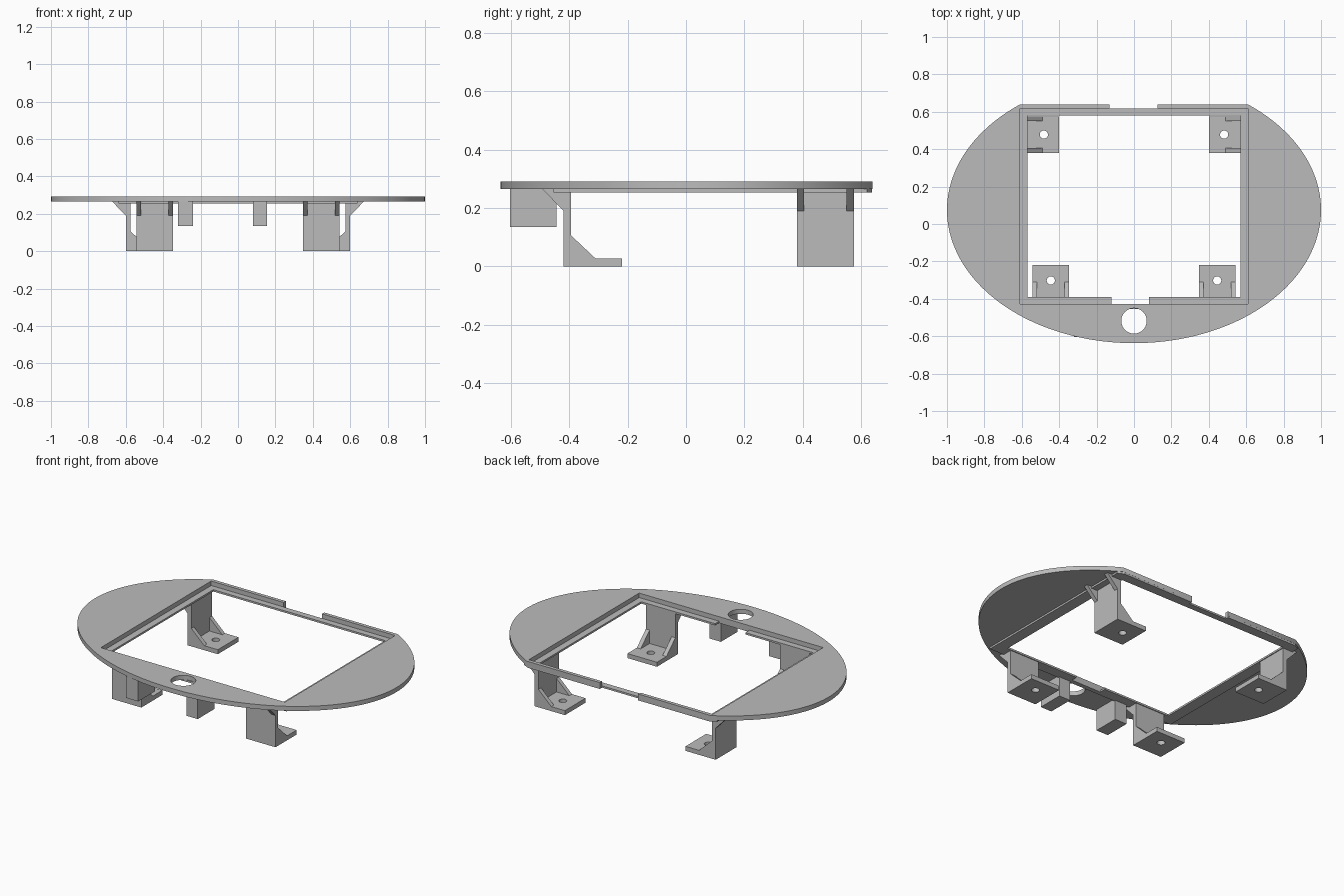
import bpy, bmesh
from math import sin, cos, pi, radians
from mathutils import Matrix

cube = bpy.data.objects.get("Cube")
if cube:
    bpy.data.objects.remove(cube, do_unlink=True)

grey = bpy.data.materials.new("plain_grey")
grey.use_nodes = True
grey.diffuse_color = (0.5, 0.5, 0.5, 1)
grey.node_tree.nodes["Principled BSDF"].inputs["Base Color"].default_value = (0.5, 0.5, 0.5, 1)


def rect(x0, x1, y0, y1):
    return [(x0, y0), (x1, y0), (x1, y1), (x0, y1)]


def ring(cx, cy, r, n=40):
    return [(cx + r * cos(2 * pi * i / n), cy + r * sin(2 * pi * i / n)) for i in range(n)]


def slab(name, loops, low, high, matrix=Matrix()):
    """Flat outline with holes, extruded from low to high along its local z."""
    curve = bpy.data.curves.new(name, "CURVE")
    curve.dimensions = "2D"
    curve.fill_mode = "BOTH"
    curve.extrude = (high - low) / 2
    for loop in loops:
        spline = curve.splines.new("POLY")
        spline.points.add(len(loop) - 1)
        for point, (x, y) in zip(spline.points, loop):
            point.co = (x, y, 0, 1)
        spline.use_cyclic_u = True
        spline.use_smooth = False
    helper = bpy.data.objects.new(name + "_outline", curve)
    mesh = bpy.data.meshes.new_from_object(helper)
    bpy.data.objects.remove(helper)
    bpy.data.curves.remove(curve)
    mesh.name = name
    bm = bmesh.new()
    bm.from_mesh(mesh)
    bmesh.ops.remove_doubles(bm, verts=bm.verts, dist=0.0001)
    bmesh.ops.transform(bm, verts=bm.verts, matrix=matrix @ Matrix.Translation((0, 0, (low + high) / 2)))
    bmesh.ops.recalc_face_normals(bm, faces=bm.faces)
    bm.to_mesh(mesh)
    bm.free()
    mesh.materials.clear()
    mesh.materials.append(grey)
    obj = bpy.data.objects.new(name, mesh)
    bpy.context.collection.objects.link(obj)
    return obj


UNDER, TOP = 0.265, 0.292
BACK = 0.638

# Oval plate with a flat back, open through the back notch
CY, RY, SEGMENTS = 0.075, 0.712, 120
start = math_start = 0.914
sweep = pi + 2 * start
oval = [(cos(start - sweep * i / SEGMENTS), CY + RY * sin(start - sweep * i / SEGMENTS))
        for i in range(SEGMENTS + 1)]
opening = [(-0.13, BACK), (-0.13, 0.617), (-0.61, 0.617), (-0.61, -0.428),
           (0.61, -0.428), (0.61, 0.617), (0.125, 0.617), (0.125, BACK)]
plate = slab("oval_plate", [oval + opening, ring(0, -0.518, 0.068)], UNDER, TOP)

# Thin ledge frame below the opening
outer = [(-0.64, -0.455), (0.64, -0.455), (0.64, 0.62), (0.605, BACK), (0.125, BACK),
         (0.125, 0.617), (-0.13, 0.617), (-0.13, BACK), (-0.605, BACK), (-0.64, 0.62)]
inner = [(-0.57, -0.39), (-0.12, -0.39), (-0.12, -0.428), (0.08, -0.428),
         (0.08, -0.39), (0.57, -0.39), (0.57, 0.58), (-0.57, 0.58)]
slab("ledge_frame", [outer, inner], 0.254, UNDER)

# Blocks hanging beside the round hole
slab("right_block", [rect(-0.32, -0.24, -0.603, -0.445)], 0.135, UNDER)
slab("left_block", [rect(0.08, 0.155, -0.603, -0.445)], 0.135, UNDER)


def bracket(name, x, y, turn):
    """Angle bracket: wall, drilled foot, two inner and two outer gussets."""
    place = Matrix.Translation((x, y, 0)) @ Matrix.Rotation(radians(turn), 4, "Z")
    half, wall, foot = 0.098, 0.025, 0.027
    slab(name + "_wall", [rect(-half, half, 0, wall)], 0, UNDER, place)
    slab(name + "_foot", [rect(-half, half, 0, 0.2), ring(0, 0.118, 0.022, 24)], 0, foot, place)
    # local outline axes become depth and height, extrusion runs sideways
    side = place @ Matrix(((0, 0, 1, 0), (1, 0, 0, 0), (0, 1, 0, 0), (0, 0, 0, 1)))
    for label, low in (("a", -half), ("b", half - wall)):
        slab(name + "_inner_gusset_" + label,
             [[(wall, foot), (0.11, foot), (wall, 0.107)]], low, low + wall, side)
        slab(name + "_outer_gusset_" + label,
             [[(0, 0.19), (0, UNDER), (-0.072, UNDER)]], low, low + wall, side)


for label, s in (("left", 1), ("right", -1)):
    bracket("front_" + label + "_bracket", s * 0.445, -0.42, 0)
    bracket("back_" + label + "_bracket", s * 0.6, 0.478, s * 90)

# Smooth the curved rims, keep the edges sharp
bpy.ops.object.select_all(action="DESELECT")
plate.select_set(True)
bpy.context.view_layer.objects.active = plate
bpy.ops.object.shade_smooth_by_angle()
